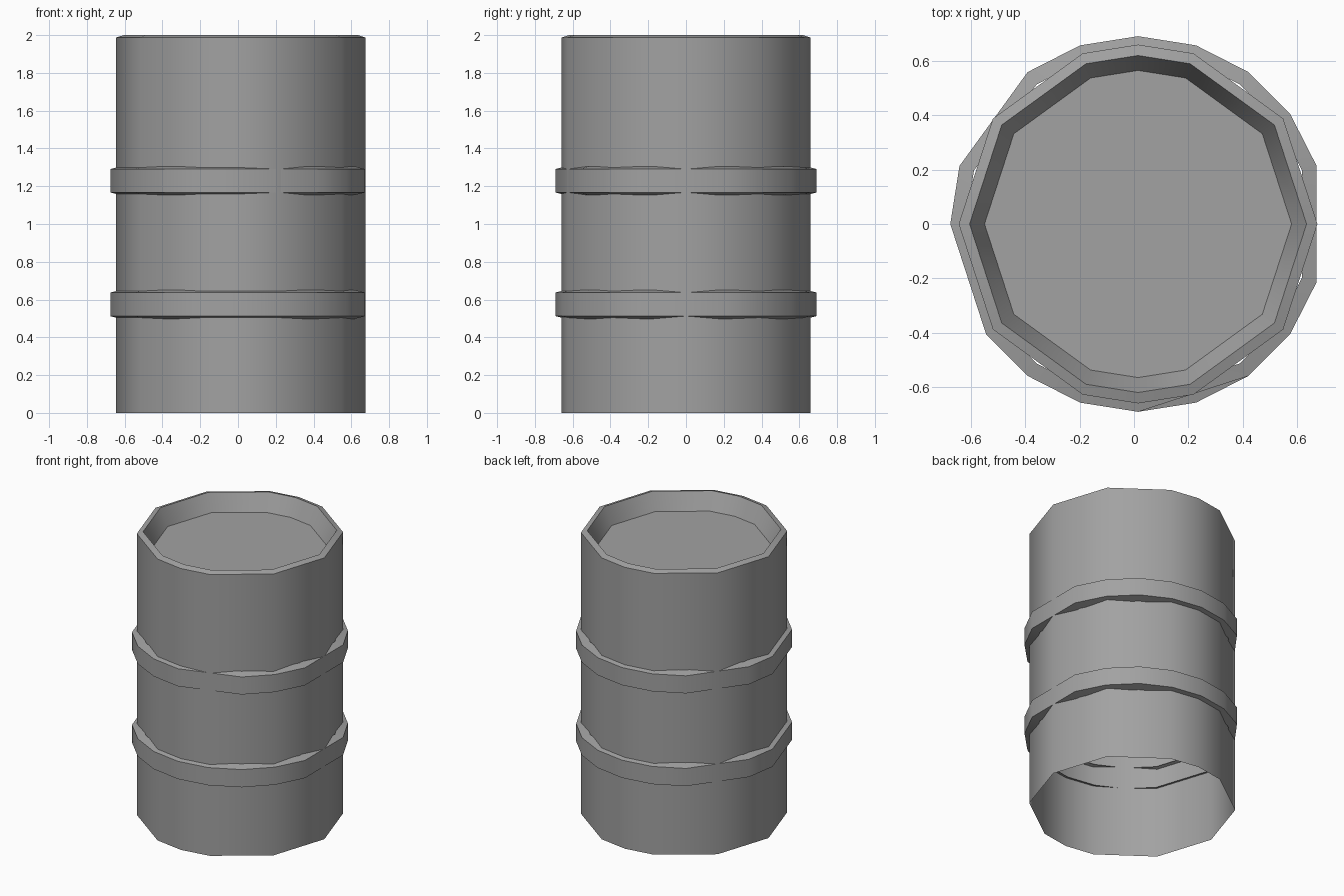
import bpy
import bmesh
from math import radians, cos, sin

cube = bpy.data.objects.get("Cube")
if cube:
    bpy.data.objects.remove(cube, do_unlink=True)

CENTRE_X = 0.015

grey = bpy.data.materials.new("barrel_grey")
grey.use_nodes = True
colour = (0.36, 0.36, 0.36, 1)
grey.diffuse_color = colour
grey.node_tree.nodes["Principled BSDF"].inputs["Base Color"].default_value = colour


def lathe(name, profile, angles, cap=False):
    """Sweep a (radius, z) profile around the given angles in degrees."""
    bm = bmesh.new()
    rings = [[bm.verts.new((CENTRE_X + r * cos(radians(a)), r * sin(radians(a)), z))
              for a in angles] for r, z in profile]
    n = len(angles)
    for low, high in zip(rings, rings[1:]):
        for i in range(n):
            j = (i + 1) % n
            bm.faces.new((low[i], low[j], high[j], high[i]))
    if cap:
        bm.faces.new(rings[-1])
    mesh = bpy.data.meshes.new(name)
    bm.to_mesh(mesh)
    bm.free()
    mesh.materials.append(grey)
    obj = bpy.data.objects.new(name, mesh)
    bpy.context.collection.objects.link(obj)
    bpy.ops.object.select_all(action="DESELECT")
    obj.select_set(True)
    bpy.context.view_layer.objects.active = obj
    bpy.ops.object.shade_smooth_by_angle(angle=radians(40))
    return obj


# Open-bottomed drum: wall, chamfered rim, sloping inner wall and sunken lid
drum_angles = sorted(list(range(0, 360, 36)) + [90, 270])
lathe("drum_body", [(0.66, 0), (0.66, 1.987), (0.62, 2.0), (0.565, 1.88)],
      drum_angles, cap=True)


# Raised hoops: open channel sections with a few corners cut short
def hoop(name, bottom, top, cut):
    flare = 0.014
    profile = [(0.635, bottom - flare), (0.691, bottom),
               (0.691, top), (0.635, top + flare)]
    lathe(name, profile, [a for a in range(0, 360, 18) if a not in cut])


hoop("lower_hoop", 0.512, 0.637, {0, 144, 198})
hoop("upper_hoop", 1.167, 1.291, {0, 144, 198, 288})
